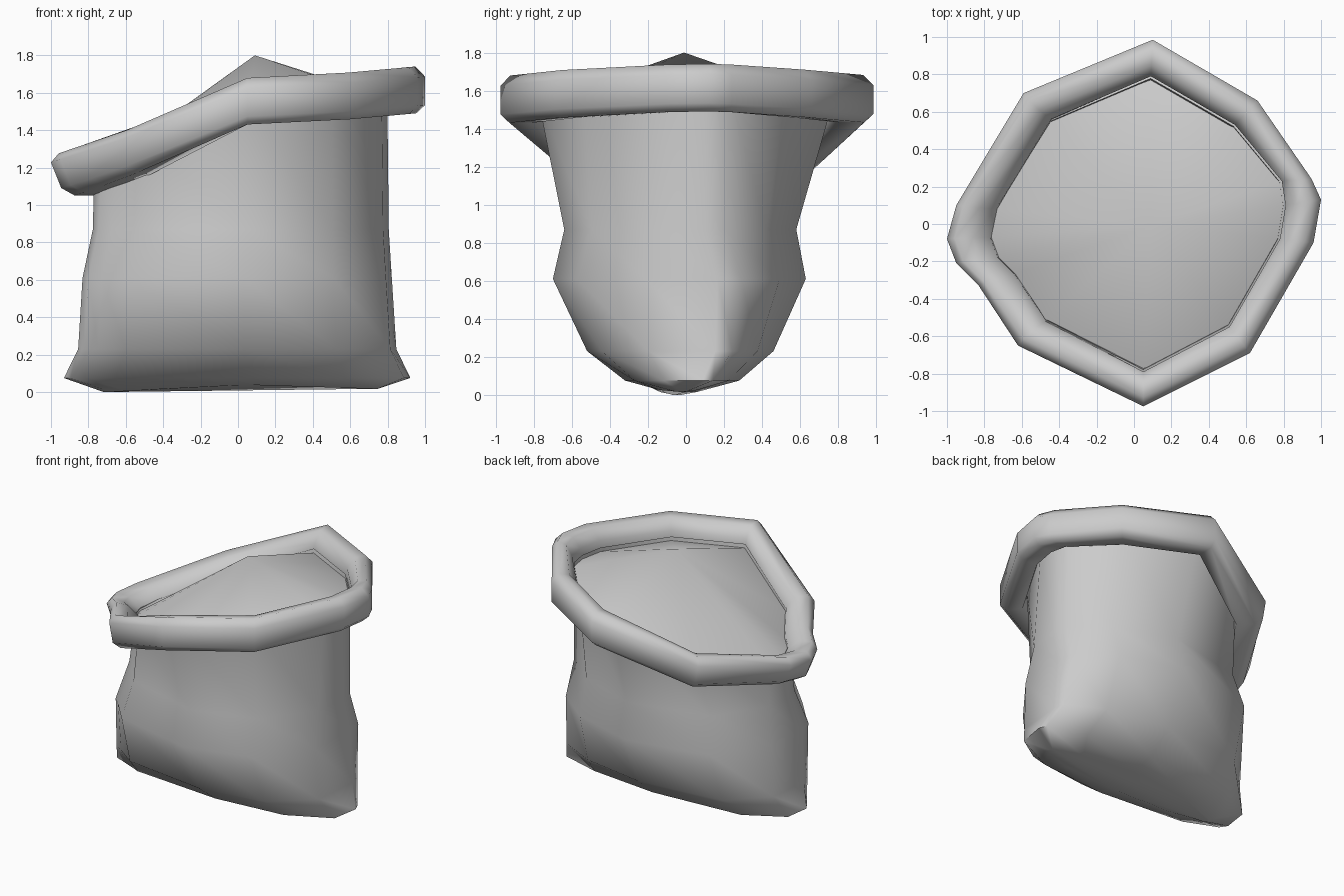
import bpy
from math import copysign, radians

if "Cube" in bpy.data.objects:
    bpy.data.objects.remove(bpy.data.objects["Cube"], do_unlink=True)

cloth = bpy.data.materials.new("sack grey")
cloth.use_nodes = True
GREY = (0.6, 0.6, 0.6, 1)
cloth.diffuse_color = GREY
cloth.node_tree.nodes["Principled BSDF"].inputs["Base Color"].default_value = GREY


def make(name, verts, faces):
    mesh = bpy.data.meshes.new(name)
    mesh.from_pydata(verts, [], faces)
    mesh.materials.append(cloth)
    mesh.validate()
    obj = bpy.data.objects.new(name, mesh)
    bpy.context.collection.objects.link(obj)
    bpy.ops.object.select_all(action='DESELECT')
    obj.select_set(True)
    bpy.context.view_layer.objects.active = obj
    bpy.ops.object.mode_set(mode='EDIT')
    bpy.ops.mesh.select_all(action='SELECT')
    bpy.ops.mesh.normals_make_consistent(inside=False)
    bpy.ops.object.mode_set(mode='OBJECT')
    bpy.ops.object.shade_smooth_by_angle(angle=radians(80))
    return obj


def loft(name, loops, close_ring=False, cap_end=False):
    """Skin a list of equal-sized point loops with quads."""
    n, m = len(loops[0]), len(loops)
    verts = [p for loop in loops for p in loop]
    faces = []
    for i in range(m if close_ring else m - 1):
        a, b = i * n, (i + 1) % m * n
        for j in range(n):
            k = (j + 1) % n
            faces.append((a + j, b + j, b + k, a + k))
    if cap_end:
        faces.append([(m - 1) * n + j for j in range(n)][::-1])
    return make(name, verts, faces)


# Mouth outline: outer and inner edge of the rolled rim
OUTER = [(.1, .985), (-.59, .7), (-.95, .1), (-1, -.08), (-.95, -.21), (-.83, -.33), (-.62, -.65),
         (.05, -.975), (.62, -.69), (.96, -.1), (1, .13), (.95, .24), (.66, .66)]
INNER = [(.09, .79), (-.45, .56), (-.75, .08), (-.78, -.07), (-.74, -.18), (-.65, -.27), (-.48, -.52),
         (.05, -.79), (.51, -.55), (.78, -.08), (.81, .1), (.79, .23), (.54, .53)]
SLOPE = [(-1, 1.15), (-.9, 1.16), (-.55, 1.285), (.05, 1.555), (.6, 1.585), (1, 1.625)]


def rim_height(x):
    for (x0, z0), (x1, z1) in zip(SLOPE, SLOPE[1:]):
        if x <= x1:
            return z0 + (z1 - z0) * (x - x0) / (x1 - x0)
    return SLOPE[-1][1]


# Rolled rim: flat-sided roll (outward, up) swept around the mouth, leaning at the low end
ROLL = [(1, .57), (1, -.65), (.5, -1), (-.8, -1), (-1, -.5), (-1, .3), (-.4, .9), (.45, 1)]
rings = []
for (ox, oy), (ix, iy) in zip(OUTER, INNER):
    cx, cy = (ox + ix) / 2, (oy + iy) / 2
    z = rim_height(cx)
    tall = .112 + .013 * min(1, max(0, cx + .9))
    lean = .4 * min(1, max(0, -cx - .3) * 2)
    rings.append([(cx + (ox - ix) / 2 * r - lean * tall * (u - .57), cy + (oy - iy) / 2 * r, z + tall * u)
                  for r, u in ROLL])
loft("rolled_rim", rings, close_ring=True)

# Sack body: mouth loop squashed into pillow-like sections down to the base
# (height, x scale, x offset, y half width, boxiness, y offset)
SECTIONS = [(.87, .995, 0, .61, .75, -.03), (.61, 1.04, -.02, .665, .58, -.035),
            (.23, 1.07, -.02, .49, .47, -.03), (.075, 1.165, -.022, .3, .5, -.02)]


def square_off(x):
    """Push the low side's corners outward."""
    return x if x > 0 else -.78 * (-x / .78) ** .75


loops = [[(x * .985, y * .985, rim_height(x)) for x, y in INNER]]
for z, sx, dx, half, power, dy in SECTIONS:
    loops.append([(square_off(x) * sx + dx, copysign(half * (abs(y) / .79) ** power, y) + dy, z)
                  for x, y in INNER])
loops.append([(x * .92, y * .18 - .04, .04 * (1 - min(1, abs(x) / (.75 if x < 0 else 1.4)))) for x, y in INNER])
loft("sack_body", loops, cap_end=True)

# Filling: shallow mound rising to one peak
edge = [(x * 1.02, y * 1.02, rim_height(x) - .04) for x, y in INNER]
count = len(edge)
make("filling", edge + [(.09, -.01, 1.8)], [(j, (j + 1) % count, count) for j in range(count)])
